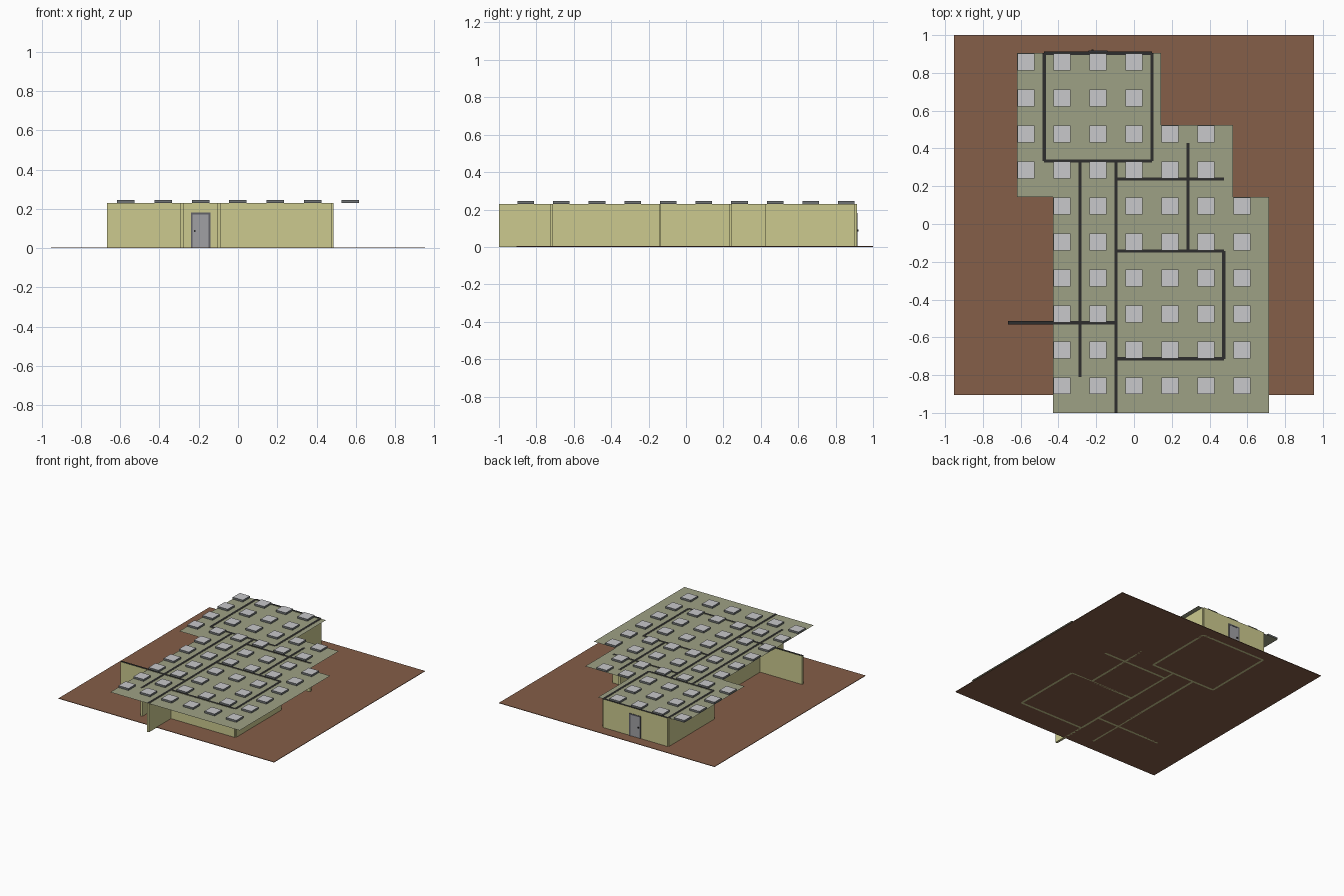
import bpy, bmesh
from mathutils import Matrix

if "Cube" in bpy.data.objects:
    bpy.data.objects.remove(bpy.data.objects["Cube"])

U = 2 / 10.5          # one ceiling tile
H = 1.2 * U           # ceiling height
T = 0.018             # wall thickness


def mat(name, r, g, b):
    lin = [((c / 255 + 0.055) / 1.055) ** 2.4 for c in (r, g, b)]
    m = bpy.data.materials.new(name)
    m.diffuse_color = (*lin, 1)
    m.use_nodes = True
    m.node_tree.nodes["Principled BSDF"].inputs["Base Color"].default_value = m.diffuse_color
    return m


CARPET = mat("brown carpet", 133, 94, 72)
PAPER = mat("yellow wallpaper", 204, 202, 143)
CORE = mat("dark wall core", 45, 45, 45)
TILE = mat("ceiling tile", 158, 161, 133)
LAMP = mat("light panel", 200, 200, 203)
CASE = mat("lamp casing", 112, 116, 117)
DOOR = mat("door grey", 160, 160, 164)
TRIM = mat("door frame grey", 98, 98, 104)


def add_box(bm, x0, x1, y0, y1, z0, z1, index=0, top_index=None):
    m = Matrix.Translation(((x0 + x1) / 2, (y0 + y1) / 2, (z0 + z1) / 2)) \
        @ Matrix.Diagonal((x1 - x0, y1 - y0, z1 - z0, 1))
    verts = bmesh.ops.create_cube(bm, size=1, matrix=m)["verts"]
    for f in {f for v in verts for f in v.link_faces}:
        f.normal_update()
        f.material_index = top_index if top_index is not None and f.normal.z > 0.5 else index


def finish(bm, name, *mats):
    me = bpy.data.meshes.new(name)
    bm.to_mesh(me)
    bm.free()
    for m in mats:
        me.materials.append(m)
    ob = bpy.data.objects.new(name, me)
    bpy.context.collection.objects.link(ob)
    return ob


# Floor
bm = bmesh.new()
add_box(bm, -0.952, 0.952, -0.905, 1.0, 0, 0.004)
finish(bm, "carpet_floor", CARPET)

# Walls: centre lines in half tiles (x0, y0, x1, y1), dark on the top edge
h = U / 2
walls = [
    (-5, 9.5, 1, 9.5), (-5, 3.5, 1, 3.5), (-5, 3.5, -5, 9.5), (1, 3.5, 1, 9.5),   # back room
    (-1, -10.5, -1, 3.5), (-3, -8.5, -3, 3.5), (-7, -5.5, -1, -5.5),              # corridor
    (-1, 2.5, 5, 2.5), (3, -1.5, 3, 4.5),                                         # crossing walls
    (-1, -1.5, 5, -1.5), (-1, -7.5, 5, -7.5), (5, -7.5, 5, -1.5),                 # side room
]
for i, (x0, y0, x1, y1) in enumerate(walls):
    bm = bmesh.new()
    ex, ey = (0, T / 2) if y0 == y1 else (T / 2, 0)
    add_box(bm, x0 * h - ex, x1 * h + ex, y0 * h - ey, y1 * h + ey, 0, H + 0.002, 0, 1)
    finish(bm, f"wall_{i + 1}", PAPER, CORE)

# Ceiling tiles and square lamps: one per cell, lamp in the back left quarter
tiles, lamps = bmesh.new(), bmesh.new()
for row in range(10):
    first, count = (0, 4) if row < 2 else (0, 6) if row < 4 else (1, 6)
    for col in range(first, first + count):
        x, y = -0.619 + col * U, 0.905 - row * U
        tiles.faces.new([tiles.verts.new(p) for p in (
            (x, y - U, H), (x + U, y - U, H), (x + U, y, H), (x, y, H))])
        add_box(lamps, x + 0.003, x + 0.092, y - 0.092, y - 0.003, H + 0.0005, H + 0.016, 1, 0)
bmesh.ops.remove_doubles(tiles, verts=tiles.verts, dist=0.001)
finish(tiles, "ceiling_tiles", TILE)
finish(lamps, "ceiling_lamps", LAMP, CASE)


# Doors: framed panel showing on both wall faces, with handles
def door(name, x, y, turned=False):
    bm = bmesh.new()
    w, top, d = 0.05, 0.182, T / 2 + 0.004
    j = 0.010
    add_box(bm, -w, -w + j, -d, d, 0.001, top, 1)
    add_box(bm, w - j, w, -d, d, 0.001, top, 1)
    add_box(bm, -w + j, w - j, -d, d, top - j, top, 1)
    add_box(bm, -w + j, w - j, -d + 0.002, d - 0.002, 0.001, top - j, 0)
    for s in (-1, 1):
        a, b = sorted((s * (d - 0.002), s * (d + 0.005)))
        add_box(bm, -0.034, -0.025, a, b, 0.083, 0.092, 2)
    ob = finish(bm, name, DOOR, TRIM, CORE)
    ob.location = (x, y, 0)
    if turned:
        ob.rotation_euler.z = 1.570796


door("back_door", -U, 9.5 * h)
door("back_room_inner_door", -U, 3.5 * h)
door("corridor_door", -U, -5.5 * h)
door("side_room_door", -h, -2.5 * h, True)
